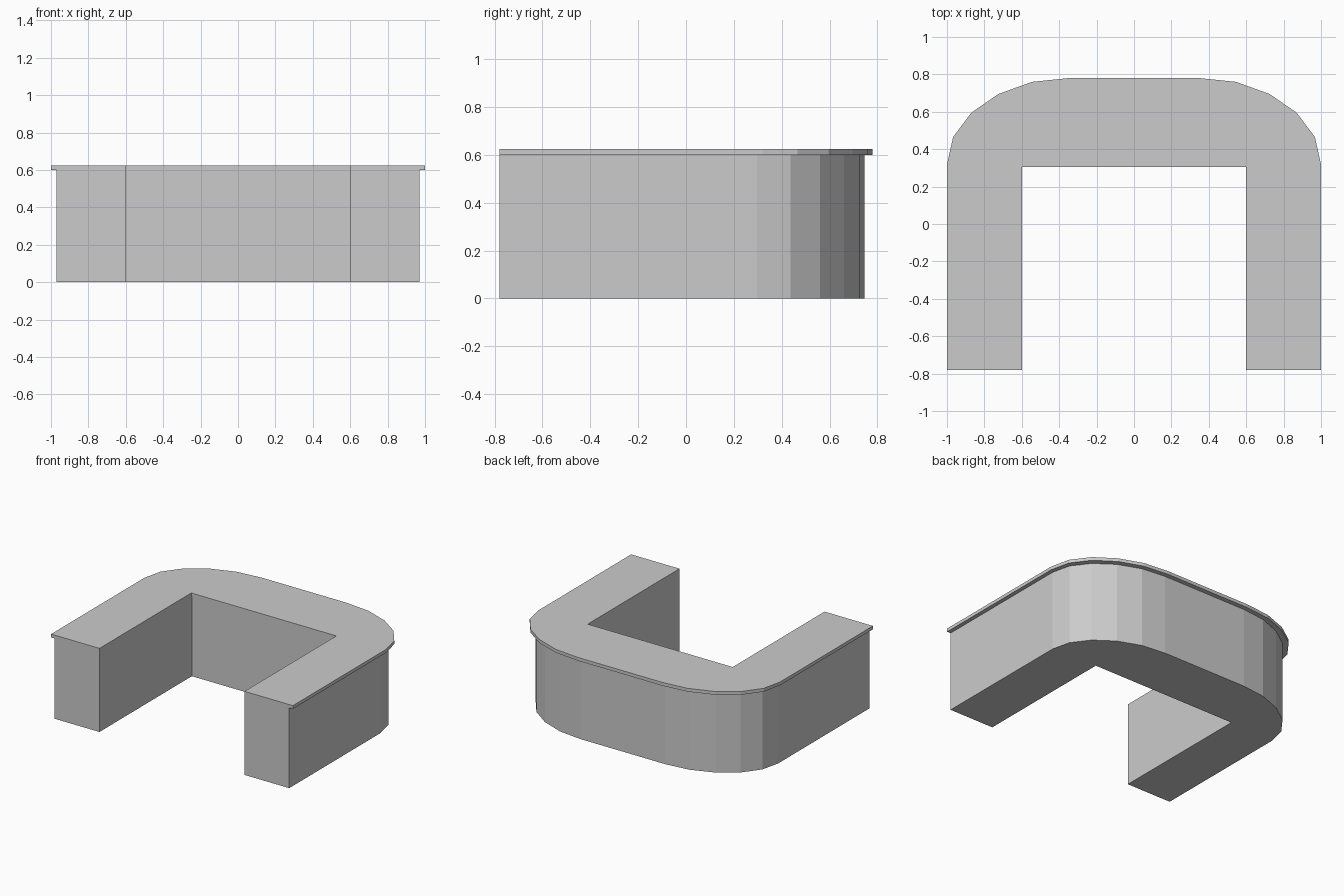
import bpy, bmesh

if "Cube" in bpy.data.objects:
    bpy.data.objects.remove(bpy.data.objects["Cube"])

FRONT, INNER = -0.78, 0.60


def u_slab(name, corner, inner_y, z0, z1):
    """Extrude a mirrored U outline; corner runs from the side to the back."""
    half = [(INNER, inner_y), (INNER, FRONT), (corner[0][0], FRONT)] + corner
    outline = half + [(-x, y) for x, y in reversed(half)]
    bm = bmesh.new()
    face = bm.faces.new([bm.verts.new((x, y, z0)) for x, y in outline])
    ext = bmesh.ops.extrude_face_region(bm, geom=[face], use_keep_orig=True)
    verts = [v for v in ext["geom"] if isinstance(v, bmesh.types.BMVert)]
    bmesh.ops.translate(bm, vec=(0, 0, z1 - z0), verts=verts)
    bmesh.ops.recalc_face_normals(bm, faces=bm.faces[:])
    mesh = bpy.data.meshes.new(name)
    bm.to_mesh(mesh)
    bm.free()
    obj = bpy.data.objects.new(name, mesh)
    bpy.context.collection.objects.link(obj)
    return obj


# Counter body, set in along the outer edge
body_corner = [(0.97, 0.297), (0.937, 0.437), (0.845, 0.56),
               (0.705, 0.66), (0.535, 0.724), (0.35, 0.745)]
u_slab("counter_body", body_corner, 0.312, 0.0, 0.60)

# Thin worktop overhanging the outer edge
top_corner = [(1.0, 0.318), (0.967, 0.465), (0.87, 0.595),
              (0.725, 0.695), (0.545, 0.76), (0.35, 0.78)]
u_slab("counter_top", top_corner, 0.305, 0.60, 0.625)
